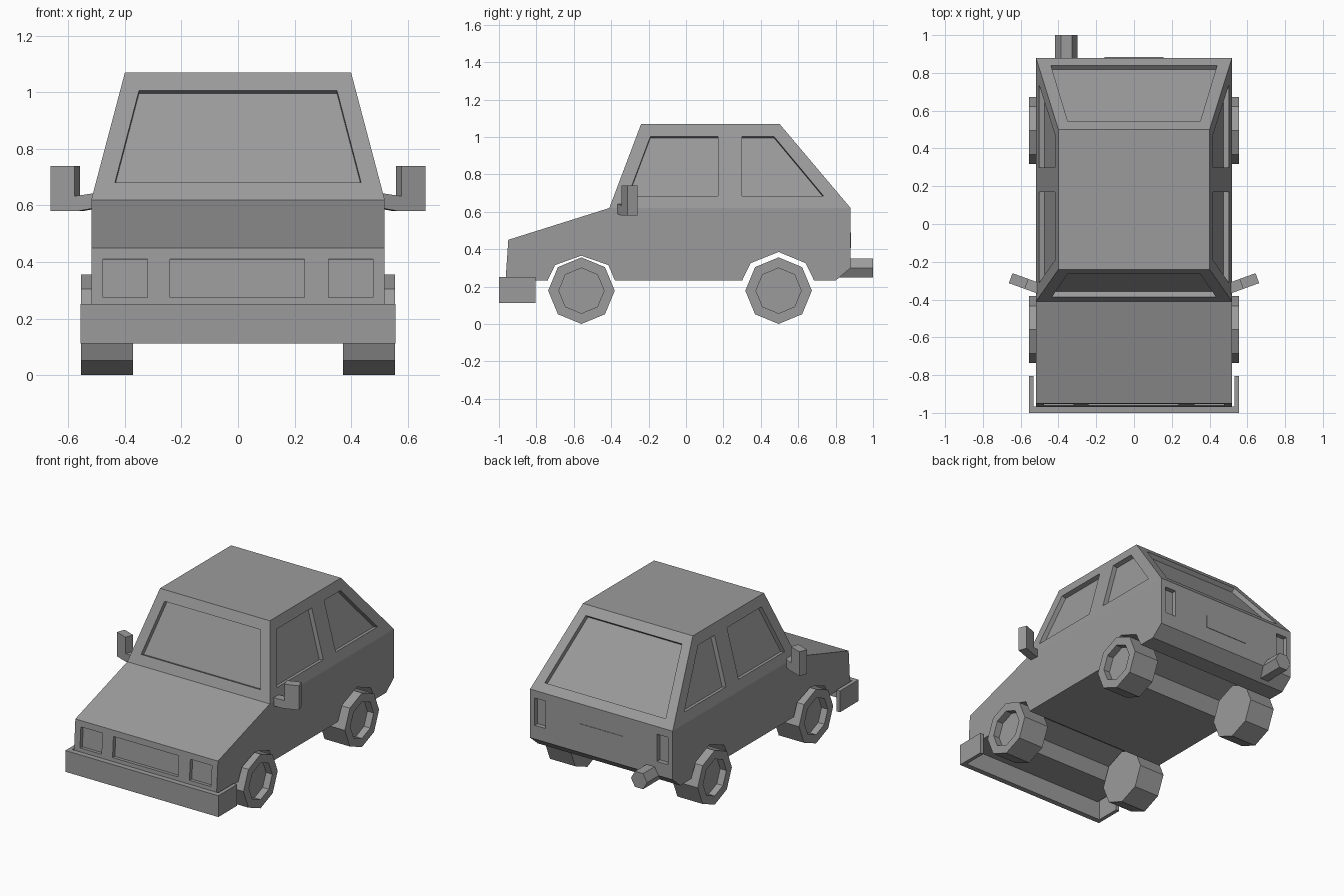
import bpy, bmesh, math
from mathutils import Vector, Matrix

cube = bpy.data.objects.get("Cube")
if cube:
    bpy.data.objects.remove(cube)

grey = bpy.data.materials.new("plain grey")
grey.use_nodes = True
COLOUR = (0.33, 0.33, 0.33, 1)
grey.diffuse_color = COLOUR
grey.node_tree.nodes["Principled BSDF"].inputs["Base Color"].default_value = COLOUR


def finish(bm, name):
    bmesh.ops.recalc_face_normals(bm, faces=bm.faces)
    mesh = bpy.data.meshes.new(name)
    bm.to_mesh(mesh)
    bm.free()
    mesh.materials.append(grey)
    obj = bpy.data.objects.new(name, mesh)
    bpy.context.collection.objects.link(obj)
    return obj


def prism(bm, points, offset):
    """Closed prism from a planar outline swept by an offset."""
    near = [bm.verts.new(p) for p in points]
    far = [bm.verts.new(Vector(p) + Vector(offset)) for p in points]
    caps = [bm.faces.new(near), bm.faces.new(far[::-1])]
    for i in range(len(near)):
        j = (i + 1) % len(near)
        bm.faces.new((near[i], far[i], far[j], near[j]))
    return near, far, caps


# Body: lower hull with wheel arches running across, then tapered cabin
SIDE, ROOF, BELT, TOP, FLOOR = 0.519, 0.40, 0.62, 1.07, 0.232
profile = [(-0.41, BELT), (-0.95, 0.45), (-0.965, FLOOR),
           (-0.74, FLOOR), (-0.70, 0.315), (-0.56, 0.365), (-0.415, 0.315), (-0.38, FLOOR),
           (0.30, FLOOR), (0.345, 0.325), (0.495, 0.385), (0.64, 0.325), (0.685, FLOOR),
           (0.80, FLOOR), (0.88, 0.30), (0.88, BELT)]
bm = bmesh.new()
near, far, _ = prism(bm, [(-SIDE, y, z) for y, z in profile], (2 * SIDE, 0, 0))
base = [near[0], far[0], far[-1], near[-1]]
bm.faces.remove(bm.faces.get(base))
roof = [bm.verts.new((x, y, TOP)) for x, y in
        ((-ROOF, -0.24), (ROOF, -0.24), (ROOF, 0.50), (-ROOF, 0.50))]
bm.faces.new(roof)
for i in range(4):
    j = (i + 1) % 4
    bm.faces.new((base[i], base[j], roof[j], roof[i]))
body = finish(bm, "car_body")

# Recesses: windows, lights and grille
cutter = bmesh.new()


def recess(points, depth):
    pts = [Vector(p) for p in points]
    normal = (pts[1] - pts[0]).cross(pts[2] - pts[0]).normalized()
    if normal.dot(pts[0] - Vector((0, 0, 0.5))) < 0:
        normal = -normal
    # straight walls, reaching slightly outside the panel
    prism(cutter, [p + normal * 0.02 for p in pts], -normal * (depth + 0.02))


def front_y(z):
    return -0.95 - (0.45 - z) * 0.015 / (0.45 - FLOOR)


def screen_y(z):
    return -0.41 + (z - BELT) * 0.17 / (TOP - BELT)


def hatch_y(z):
    return 0.88 - (z - BELT) * 0.38 / (TOP - BELT)


def tail_y(z):
    return 0.88


def side_x(z):
    return SIDE - (z - BELT) * (SIDE - ROOF) / (TOP - BELT)


def panel(surface, x0, x1, z0, z1, depth, inset=0):
    recess([(x0, surface(z0), z0), (x1, surface(z0), z0),
            (x1 - inset, surface(z1), z1), (x0 + inset, surface(z1), z1)], depth)


DEPTH = 0.03
panel(screen_y, -0.435, 0.435, 0.682, 1.007, DEPTH, 0.085)
panel(hatch_y, -0.44, 0.44, 0.667, 1.02, DEPTH, 0.09)
panel(front_y, -0.24, 0.236, 0.275, 0.41, 0.025)
for s in (-1, 1):
    panel(front_y, s * 0.32, s * 0.477, 0.275, 0.41, 0.025)
    panel(tail_y, s * 0.405, s * 0.485, 0.39, 0.57, DEPTH)
    for outline in ([(-0.31, 0.685), (0.17, 0.685), (0.17, 1.003), (-0.19, 1.003)],
                    [(0.30, 0.685), (0.735, 0.685), (0.47, 1.003), (0.30, 1.003)]):
        recess([(s * side_x(z), y, z) for y, z in outline], DEPTH)

cutter_obj = finish(cutter, "recess_cutter")
cutter_obj.hide_render = True
cut = body.modifiers.new("recesses", "BOOLEAN")
cut.operation, cut.solver, cut.object = "DIFFERENCE", "EXACT", cutter_obj
bpy.context.view_layer.update()
result = bpy.data.meshes.new_from_object(body.evaluated_get(bpy.context.evaluated_depsgraph_get()))
body.modifiers.clear()
body.data = result
bpy.data.objects.remove(cutter_obj)

# Rear plate: thin blank rectangle on the tail
bm = bmesh.new()
prism(bm, [(x, 0.876, z) for x, z in
           ((-0.155, 0.405), (0.155, 0.405), (0.155, 0.49), (-0.155, 0.49))], (0, 0.007, 0))
finish(bm, "rear_plate")

# Front bumper: one U-shaped bar wrapping the nose
bm = bmesh.new()
prism(bm, [(x, y, 0.111) for x, y in
           ((-0.557, -1), (0.557, -1), (0.557, -0.805), (0.532, -0.805),
            (0.532, -0.965), (-0.532, -0.965), (-0.532, -0.805), (-0.557, -0.805))], (0, 0, 0.14))
finish(bm, "front_bumper")


# Wheels: octagons with a straight-walled sunken hub on the outer face
def wheel(name, side, y):
    bm = bmesh.new()
    ring = [(side * 0.372, y + 0.178 * math.sin(i * math.pi / 4),
             0.178 + 0.178 * math.cos(i * math.pi / 4)) for i in range(8)]
    _, _, caps = prism(bm, ring, (side * 0.184, 0, 0))
    bmesh.ops.recalc_face_normals(bm, faces=bm.faces)
    hub = caps[1]
    bmesh.ops.inset_region(bm, faces=[hub], thickness=0.057)
    walls = bmesh.ops.extrude_discrete_faces(bm, faces=[hub])
    for v in walls["faces"][0].verts:
        v.co.x -= side * 0.045
    finish(bm, name)


# Mirrors: L-shaped arm and housing, swept backwards
def mirror(name, side):
    bm = bmesh.new()
    outline = [(-0.01, 0.59), (0.05, 0.58), (0.15, 0.58), (0.15, 0.74),
               (0.06, 0.74), (0.06, 0.633), (-0.01, 0.643)]
    prism(bm, [(u, -0.028, z) for u, z in outline], (0, 0.056, 0))
    bm.transform(Matrix.Translation((0.512, -0.338, 0)) @ Matrix.Rotation(math.radians(20), 4, "Z"))
    bm.transform(Matrix.Scale(side, 4, (1, 0, 0)))
    finish(bm, name)


for label, s in (("left", 1), ("right", -1)):
    wheel("front_wheel_" + label, s, -0.559)
    wheel("rear_wheel_" + label, s, 0.495)
    mirror("side_mirror_" + label, s)

# Exhaust: hexagonal pipe under the tail
bm = bmesh.new()
prism(bm, [(-0.358 + 0.059 * math.cos(i * math.pi / 3), 0.80,
            0.30 + 0.059 * math.sin(i * math.pi / 3)) for i in range(6)], (0, 0.20, 0))
finish(bm, "exhaust_pipe")
